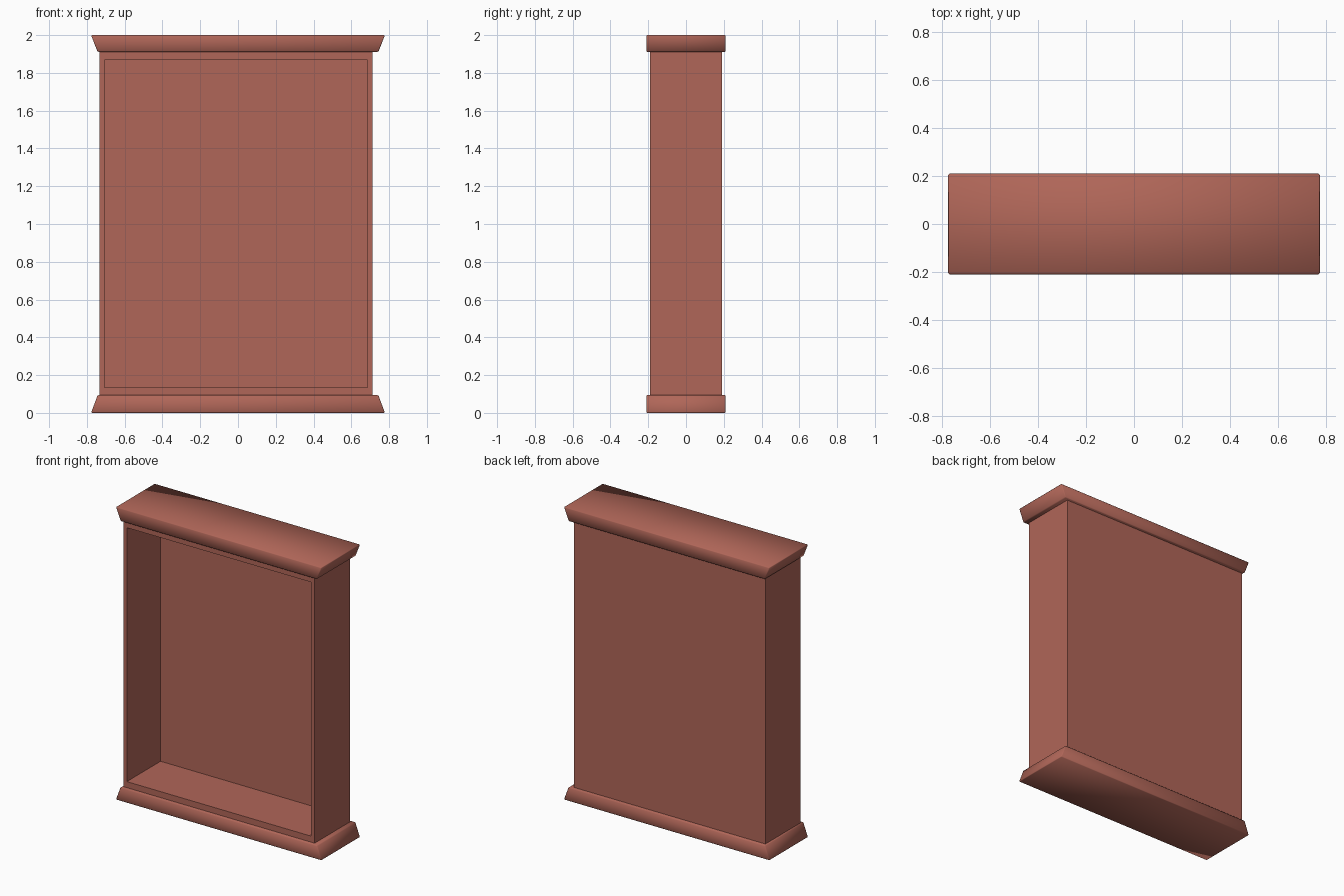
import bpy, bmesh, math
from mathutils import Vector

if "Cube" in bpy.data.objects:
    bpy.data.objects.remove(bpy.data.objects["Cube"])

wood = bpy.data.materials.new("red_brown_wood")
wood.diffuse_color = (0.434, 0.133, 0.098, 1)
wood.use_nodes = True
wood.node_tree.nodes["Principled BSDF"].inputs["Base Color"].default_value = wood.diffuse_color


def finish(name, bm):
    bmesh.ops.recalc_face_normals(bm, faces=bm.faces)
    mesh = bpy.data.meshes.new(name)
    bm.to_mesh(mesh)
    bm.free()
    mesh.materials.append(wood)
    obj = bpy.data.objects.new(name, mesh)
    bpy.context.collection.objects.link(obj)
    return obj


def box(bm, lo, hi):
    lo, hi = Vector(lo), Vector(hi)
    verts = bmesh.ops.create_cube(bm, size=1)["verts"]
    for v in verts:
        v.co = Vector([(lo[i] + hi[i]) / 2 + v.co[i] * (hi[i] - lo[i]) for i in range(3)])


# Cabinet case: a box with its front inset and pushed back to a thin back panel
bm = bmesh.new()
box(bm, (-0.733, -0.19, 0.092), (0.712, 0.19, 1.916))
front = min(bm.faces, key=lambda f: f.calc_center_median().y)
bmesh.ops.inset_region(bm, faces=[front], thickness=0.037)
for v in front.verts:       # opening edges
    v.co.z = 0.135 if v.co.z < 1 else 1.869
hole = bmesh.ops.extrude_face_region(bm, geom=[front])["geom"]
bmesh.ops.translate(bm, verts=[g for g in hole if isinstance(g, bmesh.types.BMVert)],
                    vec=(0, 0.364, 0))
if front.is_valid:
    bmesh.ops.delete(bm, geom=[front], context="FACES")
finish("cabinet_case", bm)


# Base and cornice: mirrored slabs with sloping ends and eased edges
def slab(name, z_wide, z_narrow):
    bm = bmesh.new()
    z0, z1 = sorted((z_wide, z_narrow))
    box(bm, (-0.778, -0.21, z0), (0.778, 0.21, z1))
    for v in bm.verts:
        if abs(v.co.z - z_narrow) < 1e-4:
            v.co.x = math.copysign(0.743, v.co.x)
    bmesh.ops.bevel(bm, geom=bm.edges[:], offset=0.005, segments=1, affect="EDGES")
    obj = finish(name, bm)
    bpy.ops.object.select_all(action="DESELECT")
    obj.select_set(True)
    bpy.context.view_layer.objects.active = obj
    bpy.ops.object.shade_smooth_by_angle(angle=math.radians(62))


slab("base_plinth", 0.0, 0.094)
slab("top_cornice", 2.0, 1.911)
